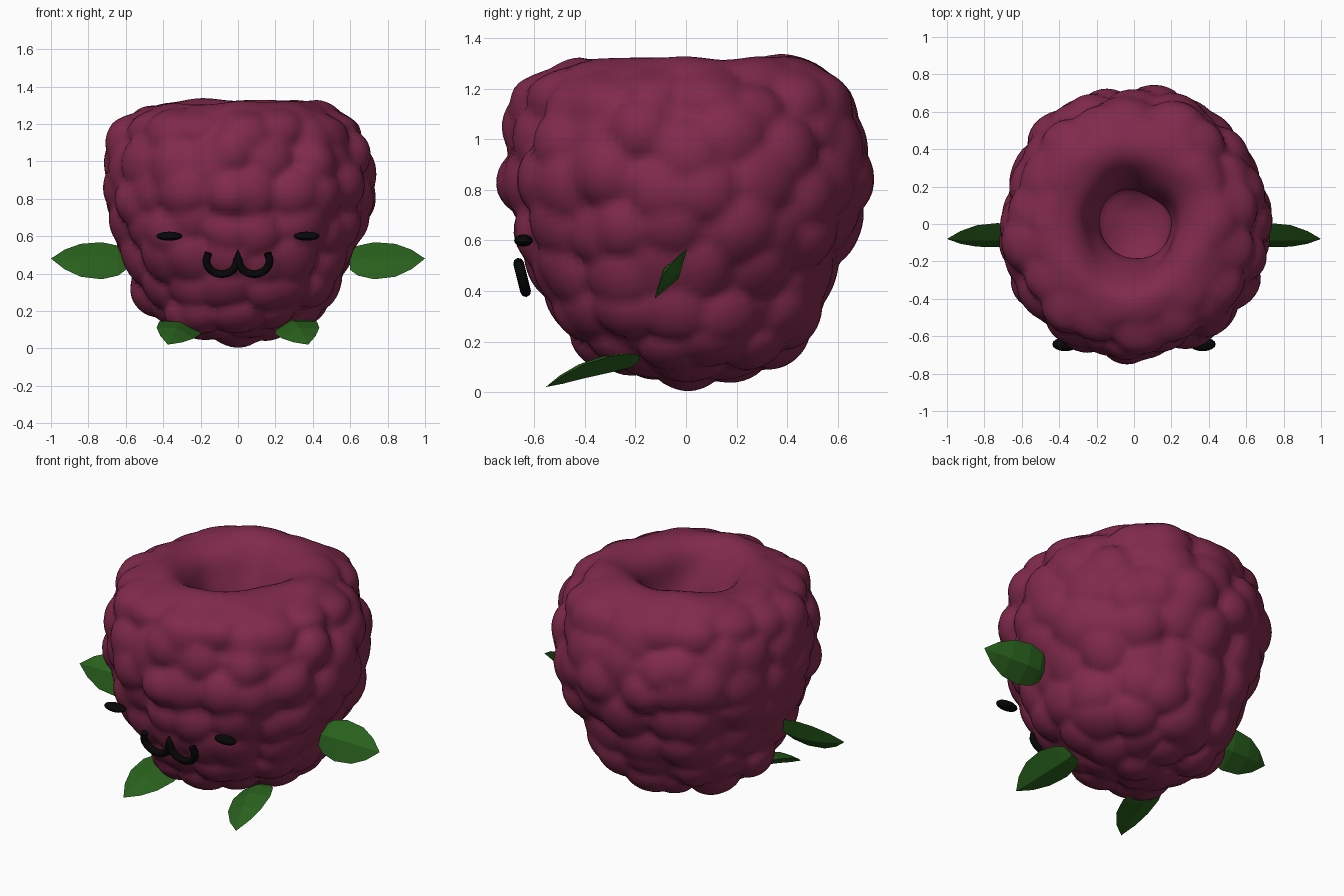
import bpy, bmesh, math, random
from mathutils import Vector, noise

if "Cube" in bpy.data.objects:
    bpy.data.objects.remove(bpy.data.objects["Cube"])

random.seed(11)


def material(name, rgb):
    m = bpy.data.materials.new(name)
    m.diffuse_color = (*rgb, 1)
    m.use_nodes = True
    m.node_tree.nodes["Principled BSDF"].inputs["Base Color"].default_value = m.diffuse_color
    return m


BERRY = material("berry red", (0.218, 0.023, 0.071))
GREEN = material("leaf green", (0.022, 0.118, 0.012))
BLACK = material("black", (0.002, 0.002, 0.002))


def finish(name, bm, mat, smooth):
    bmesh.ops.recalc_face_normals(bm, faces=bm.faces[:])
    me = bpy.data.meshes.new(name)
    bm.to_mesh(me)
    bm.free()
    me.materials.append(mat)
    for p in me.polygons:
        p.use_smooth = smooth
    ob = bpy.data.objects.new(name, me)
    bpy.context.collection.objects.link(ob)
    return ob


def resample(pts, step):
    """Smooth a (radius, z) profile and space it evenly."""
    pts = [Vector(p) for p in pts]
    out = []
    for i in range(len(pts) - 1):
        a, b, c, d = pts[max(i - 1, 0)], pts[i], pts[i + 1], pts[min(i + 2, len(pts) - 1)]
        n = max(2, round((c - b).length / step))
        for k in range(n):
            t = k / n
            out.append(b + 0.5 * t * ((c - a) + t * (2 * a - 5 * b + 4 * c - d
                                                      + t * (3 * (b - c) + d - a))))
    return out + [pts[-1]]


# Berry: lathed hollow body covered in rounded, uneven drupelets
OUTER = [(0, 0.045), (0.17, 0.06), (0.32, 0.11), (0.44, 0.20), (0.515, 0.32), (0.57, 0.46),
         (0.63, 0.62), (0.675, 0.80), (0.675, 0.95), (0.645, 1.10), (0.59, 1.205),
         (0.51, 1.28), (0.42, 1.315)]
INNER = [(0.34, 1.30), (0.27, 1.24), (0.225, 1.14), (0.185, 1.0), (0.205, 0.88),
         (0.20, 0.74), (0.10, 0.68), (0, 0.67)]
prof = resample(OUTER + INNER, 0.025)
outer = resample(OUTER, 0.025)

centres, travelled, row = [], 0.16, 0
for a, b in zip(outer, outer[1:]):
    travelled += (b - a).length
    if travelled > 0.175:
        travelled, row = 0, row + 1
        count = max(1, round(math.tau * b.x / 0.215))
        for i in range(count):
            ang = (i + 0.5 * (row % 2) + random.uniform(-0.33, 0.33)) / count * math.tau
            c = Vector((b.x * math.cos(ang), b.x * math.sin(ang), b.y + random.uniform(-0.06, 0.06)))
            centres.append((c, random.uniform(0.035, 0.075), random.uniform(0.016, 0.026)))


def bump(p):
    h = 0
    for c, amp, size in centres:
        q = (p - c).length_squared / size
        if q < 1:
            h = max(h, amp * (1 - q) ** 0.75)
    return h


SEG = 128
bm = bmesh.new()
rings = []
n_prof = len(prof)
for i, q in enumerate(prof):
    t = prof[min(i + 1, n_prof - 1)] - prof[max(i - 1, 0)]
    nr, nz = t.y / t.length, -t.x / t.length
    inside = i >= len(outer)
    fade = 0.0 if inside else min(1, max(0, (1.325 - q.y) / 0.15))
    ring = []
    for s in range(1 if q.x < 1e-4 else SEG):
        a = math.tau * s / SEG
        d = Vector((math.cos(a), math.sin(a), 0))
        # slightly deeper across than front to back near the bottom
        squash = 1 - 0.035 * max(0, min(1, (0.8 - q.y) / 0.4)) * (0 if inside else 1)
        p = Vector((d.x * q.x, d.y * q.x * squash, q.y))
        off = (0.02 + 0.025 * (1 - fade)) * noise.noise(p * 3.7) + bump(p) * fade
        ring.append(bm.verts.new(p + (d * nr + Vector((0, 0, nz))) * off))
    rings.append(ring)
for a, b in zip(rings, rings[1:]):
    for s in range(SEG):
        u = (s + 1) % SEG
        if len(a) == 1:
            bm.faces.new((a[0], b[u], b[s]))
        elif len(b) == 1:
            bm.faces.new((a[s], a[u], b[0]))
        else:
            bm.faces.new((a[s], a[u], b[u], b[s]))
low = min(v.co.z for v in bm.verts)
for v in bm.verts:  # settle the lowest drupelet on the ground
    v.co.z -= (low - 0.002) * max(0, 1 - v.co.z / 0.4)
finish("berry_body", bm, BERRY, True)

# Leaves: low-poly pointed blades, (fraction along, half width, half thickness)
BLADE = [(0, 0.06, 0.012), (0.1, 0.095, 0.03), (0.32, 0.118, 0.036),
         (0.6, 0.105, 0.03), (0.82, 0.062, 0.018)]


def leaf(name, base, tip, across, scale, sag):
    base, tip = Vector(base), Vector(tip)
    along = tip - base
    across = Vector(across)
    across = (across - across.project(along)).normalized()
    up = along.cross(across).normalized()
    if up.z < 0:
        up = -up
    for side, mirror in (("right", 1), ("left", -1)):
        bm = bmesh.new()
        loops = []
        for t, w, h in BLADE:
            c = base + along * t + up * sag * math.sin(math.pi * t)
            pts = [c + across * w * scale, c + up * h, c - across * w * scale, c - up * h]
            loops.append([bm.verts.new((p.x * mirror, p.y, p.z)) for p in pts])
        end = bm.verts.new((tip.x * mirror, tip.y, tip.z))
        for a, b in zip(loops, loops[1:]):
            for k in range(4):
                bm.faces.new((a[k], a[(k + 1) % 4], b[(k + 1) % 4], b[k]))
        for k in range(4):
            bm.faces.new((loops[-1][k], loops[-1][(k + 1) % 4], end))
        bm.faces.new(loops[0][::-1])
        finish(f"{side}_{name}", bm, GREEN, False)


leaf("arm_leaf", (0.60, -0.06, 0.47), (1.0, -0.08, 0.48), (0, 0.13, 0.20), 1.0, -0.01)
leaf("foot_leaf", (0.285, -0.19, 0.13), (0.375, -0.555, 0.02), (0.22, 0.04, 0.065), 1.0, 0.02)

# Eyes: flattened ovals
for side, mirror in (("right", 1), ("left", -1)):
    bm = bmesh.new()
    bmesh.ops.create_uvsphere(bm, u_segments=16, v_segments=10, radius=1)
    for v in bm.verts:
        x, y, z = v.co
        v.co = (mirror * (0.367 + 0.07 * x), -0.643 + 0.037 * y, 0.6 + 0.024 * z)
    finish(f"{side}_eye", bm, BLACK, True)

# Mouth: one tube bent into two joined cups
path = [(-0.158, 0.51)]
for cx in (-0.087, 0.087):
    for k in range(13):
        a = math.pi * (1 + k / 12)
        path.append((cx + 0.083 * math.cos(a), 0.472 + 0.075 * math.sin(a)))
    path.append((0, 0.51) if cx < 0 else (0.158, 0.51))
cu = bpy.data.curves.new("mouth", "CURVE")
cu.dimensions = "3D"
cu.bevel_depth = 0.021
cu.bevel_resolution = 2
cu.use_fill_caps = True
sp = cu.splines.new("POLY")
sp.points.add(len(path) - 1)
for pt, (x, z) in zip(sp.points, path):
    pt.co = (x, -0.665 + (0.52 - z) * 0.25, z, 1)
cu.materials.append(BLACK)
bpy.context.collection.objects.link(bpy.data.objects.new("mouth", cu))
